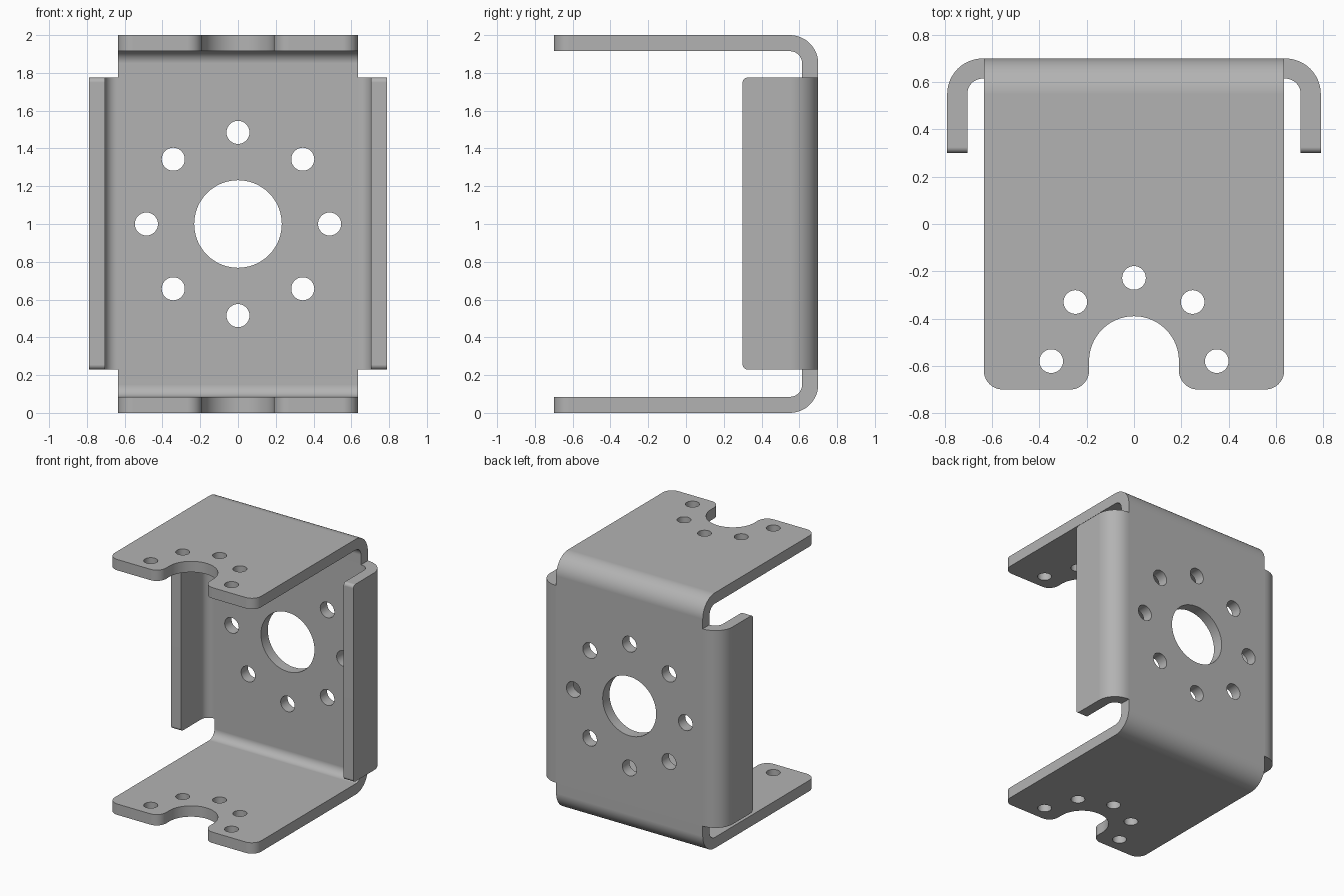
import bpy, bmesh
from math import sin, cos, radians

if "Cube" in bpy.data.objects:
    bpy.data.objects.remove(bpy.data.objects["Cube"], do_unlink=True)

WIDTH = 0.635          # half width of the main sheet
BEND_Y = 0.55          # bend centre, depth
OUTER, INNER = 0.15, 0.065   # bend radii
SHEET = OUTER - INNER
CORNER = 0.08

steel = bpy.data.materials.new("grey steel")
steel.use_nodes = True
grey = (0.45, 0.45, 0.45, 1)
steel.diffuse_color = grey
steel.node_tree.nodes["Principled BSDF"].inputs["Base Color"].default_value = grey


def arc(cx, cy, r, start, end, steps=12):
    angles = [radians(start + (end - start) * i / steps) for i in range(steps + 1)]
    return [(cx + r * cos(a), cy + r * sin(a)) for a in angles]


def circle(cx, cy, r):
    return arc(cx, cy, r, 0, 360, 48)[:-1]


def prism(name, outline, axis, low, high):
    """Extrude a closed outline along the given axis."""
    place = {"x": lambda a, b, t: (t, a, b),
             "y": lambda a, b, t: (a, t, b),
             "z": lambda a, b, t: (a, b, t)}[axis]
    bm = bmesh.new()
    face = bm.faces.new([bm.verts.new(place(a, b, low)) for a, b in outline])
    new = bmesh.ops.extrude_face_region(bm, geom=[face])["geom"]
    verts = [v for v in new if isinstance(v, bmesh.types.BMVert)]
    bmesh.ops.translate(bm, verts=verts, vec=place(0, 0, high - low))
    bmesh.ops.recalc_face_normals(bm, faces=bm.faces)
    mesh = bpy.data.meshes.new(name)
    bm.to_mesh(mesh)
    bm.free()
    mesh.materials.append(steel)
    obj = bpy.data.objects.new(name, mesh)
    bpy.context.collection.objects.link(obj)
    return obj


def combine(obj, other, operation):
    """Apply a boolean and discard the helper."""
    mod = obj.modifiers.new(operation, "BOOLEAN")
    mod.operation, mod.solver, mod.object = operation, "EXACT", other
    bpy.context.view_layer.objects.active = obj
    bpy.ops.object.modifier_apply(modifier=mod.name)
    bpy.data.objects.remove(other, do_unlink=True)


# Main sheet: bent C channel, trimmed to the plan outline with front notch
top = 2 - OUTER
channel = ([(-0.9, 0)] + arc(BEND_Y, OUTER, OUTER, -90, 0)
           + arc(BEND_Y, top, OUTER, 0, 90) + [(-0.9, 2), (-0.9, 2 - SHEET)]
           + arc(BEND_Y, top, INNER, 90, 0) + arc(BEND_Y, OUTER, INNER, 0, -90)
           + [(-0.9, SHEET)])
bracket = prism("bracket", channel, "x", -0.9, 0.9)

front = -0.7 + CORNER
half = (arc(0, -0.58, 0.19, 90, 0, 20)
        + arc(0.19 + CORNER, front, CORNER, 180, 270)
        + arc(WIDTH - CORNER, front, CORNER, 270, 360) + [(WIDTH, 0.9)])
plan = half + [(-x, y) for x, y in reversed(half[1:])]
combine(bracket, prism("plan_trim", plan, "z", -0.2, 2.2), "INTERSECT")

# Side flanges: J bends, trimmed in height with small rounded tips
for side, name in ((1, "left_flange"), (-1, "right_flange")):
    bend_x = 0.64
    hook = (arc(bend_x, BEND_Y, OUTER, 90, 0) + [(bend_x + OUTER, 0.1), (bend_x + INNER, 0.1)]
            + arc(bend_x, BEND_Y, INNER, 0, 90))
    hook = [(0.55, BEND_Y + OUTER)] + hook + [(0.55, BEND_Y + INNER)]
    flange = prism(name, [(side * x, y) for x, y in hook], "z", 0.1, 1.9)
    tip = 0.025
    trim = ([(0.9, 0.23), (0.9, 1.775)] + arc(0.3 + tip, 1.775 - tip, tip, 90, 180, 6)
            + arc(0.3 + tip, 0.23 + tip, tip, 180, 270, 6))
    combine(flange, prism("height_trim", trim, "x", -1, 1), "INTERSECT")
    combine(bracket, flange, "UNION")

# Back wall holes: large bore with a ring of eight
holes = [(0, 1, 0.232)]
for i in range(8):
    a = radians(45 * i)
    holes.append((0.485 * cos(a), 1 + 0.485 * sin(a), 0.061))
for x, z, r in holes:
    combine(bracket, prism("wall_hole", circle(x, z, r), "y", 0.45, 0.9), "DIFFERENCE")

# Holes through both horizontal plates, around the notch
for x, y in ((0, -0.228), (0.248, -0.33), (-0.248, -0.33), (0.35, -0.58), (-0.35, -0.58)):
    combine(bracket, prism("plate_hole", circle(x, y, 0.05), "z", -0.2, 2.2), "DIFFERENCE")

# Smooth bends, crisp edges
bpy.ops.object.select_all(action="DESELECT")
bracket.select_set(True)
bpy.context.view_layer.objects.active = bracket
bpy.ops.object.shade_smooth_by_angle(angle=radians(30))
weighted = bracket.modifiers.new("flat_sheet_normals", "WEIGHTED_NORMAL")
weighted.keep_sharp = True
